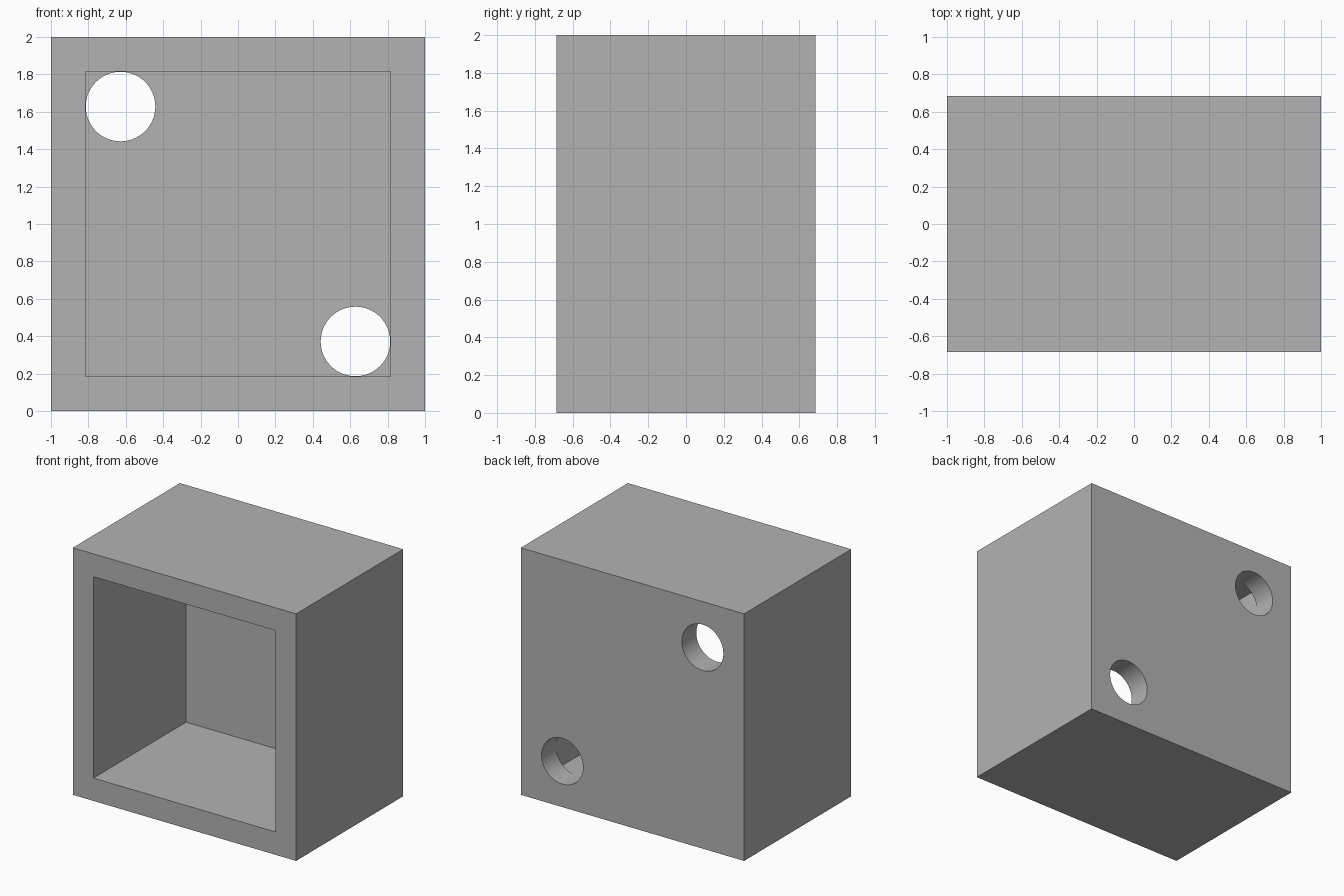
import bpy
import math

W, D, H = 2.0, 1.37, 2.0      # outer size
WALL = 0.185                  # wall thickness, sides and back
HOLE_R, HOLE_X = 0.186, 0.628

old = bpy.data.objects.get("Cube")
if old:
    bpy.data.objects.remove(old, do_unlink=True)

grey = bpy.data.materials.new("plain grey")
grey.use_nodes = True
colour = (0.45, 0.45, 0.45, 1)
grey.diffuse_color = colour
grey.node_tree.nodes["Principled BSDF"].inputs["Base Color"].default_value = colour


def block(name, size, centre):
    bpy.ops.mesh.primitive_cube_add(size=1, location=centre)
    ob = bpy.context.object
    ob.name = name
    ob.scale = size
    bpy.ops.object.transform_apply(location=True, rotation=True, scale=True)
    ob.data.materials.append(grey)
    return ob


def cut(target, cutter):
    cutter.hide_render = True
    mod = target.modifiers.new("cut", "BOOLEAN")
    mod.operation = "DIFFERENCE"
    mod.solver = "EXACT"
    mod.object = cutter
    bpy.ops.object.select_all(action="DESELECT")
    target.select_set(True)
    bpy.context.view_layer.objects.active = target
    bpy.ops.object.modifier_apply(modifier=mod.name)
    bpy.data.objects.remove(cutter, do_unlink=True)


# Outer box
box = block("open_box", (W, D, H), (0, 0, H / 2))

# Cavity, open at the front
cut(box, block("cavity_cutter", (W - 2 * WALL, D, H - 2 * WALL), (0, -WALL, H / 2)))

# Two round holes through the back wall, in opposite corners
for side in (-1, 1):
    bpy.ops.mesh.primitive_cylinder_add(
        vertices=64, radius=HOLE_R, depth=3 * WALL,
        location=(side * HOLE_X, D / 2, H / 2 - side * HOLE_X),
        rotation=(math.pi / 2, 0, 0))
    hole = bpy.context.object
    hole.name = "hole_cutter"
    hole.data.materials.append(grey)
    cut(box, hole)

# Round hole walls, sharp box edges
bpy.ops.object.shade_smooth_by_angle(angle=math.radians(30))
